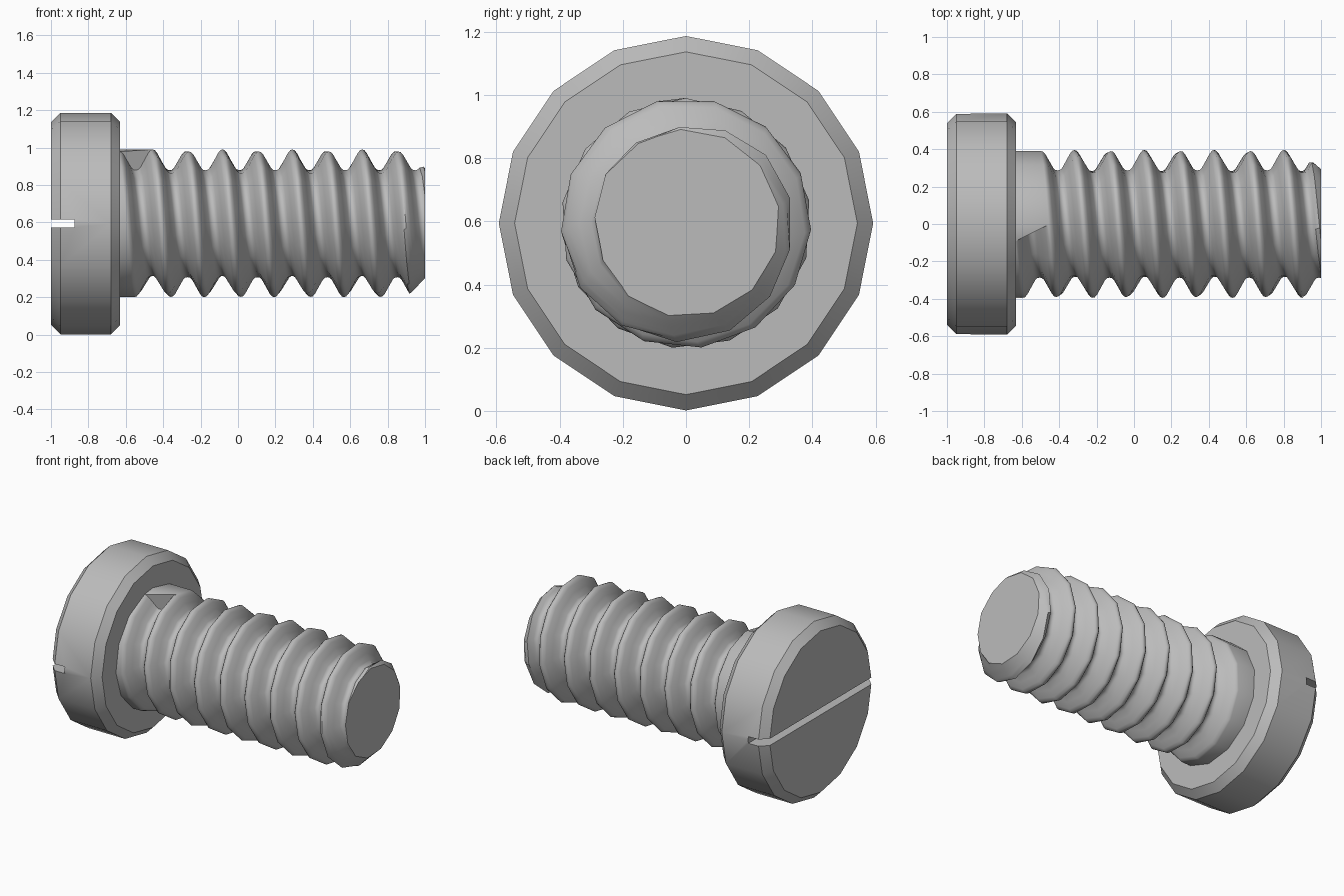
import bpy, bmesh, math

if "Cube" in bpy.data.objects:
    bpy.data.objects.remove(bpy.data.objects["Cube"])

AXIS_Z = 0.594          # height of the screw axis
PITCH = 0.1867
CREST = 0.396
SEGMENTS = 13.5         # facets per thread turn, staggered between turns
STEP = 2 * math.pi / SEGMENTS
START = 0.24            # angle past the top where the groove begins

steel = bpy.data.materials.new("grey steel")
steel.use_nodes = True
steel.diffuse_color = (0.5, 0.5, 0.5, 1)
steel.node_tree.nodes["Principled BSDF"].inputs["Base Color"].default_value = (0.5, 0.5, 0.5, 1)


def add_object(name, bm):
    bmesh.ops.recalc_face_normals(bm, faces=bm.faces)
    mesh = bpy.data.meshes.new(name)
    bm.to_mesh(mesh)
    bm.free()
    obj = bpy.data.objects.new(name, mesh)
    bpy.context.collection.objects.link(obj)
    mesh.materials.append(steel)
    return obj


def activate(obj):
    bpy.ops.object.select_all(action="DESELECT")
    obj.select_set(True)
    bpy.context.view_layer.objects.active = obj


def smooth(obj, degrees):
    activate(obj)
    bpy.ops.object.shade_smooth_by_angle(angle=math.radians(degrees))


def around_axis(x, radius, angle):
    # angle runs from the top towards the front
    return (x, -radius * math.sin(angle), AXIS_Z + radius * math.cos(angle))


# Head: sixteen-sided disc with chamfered rims
bm = bmesh.new()
sides = 16
rings = []
for x, r in [(-1, 0.542), (-0.95, 0.592), (-0.68, 0.592), (-0.63, 0.542)]:
    rings.append([bm.verts.new(around_axis(x, r, 2 * math.pi * i / sides)) for i in range(sides)])
for a, b in zip(rings, rings[1:]):
    for i in range(sides):
        k = (i + 1) % sides
        bm.faces.new((a[i], a[k], b[k], b[i]))
bm.faces.new(rings[0])
bm.faces.new(rings[-1])
head = add_object("head", bm)

# Driver slot cut straight across the head
bm = bmesh.new()
bmesh.ops.create_cube(bm, size=1)
bmesh.ops.scale(bm, vec=(0.25, 1.6, 0.045), verts=bm.verts)
bmesh.ops.translate(bm, vec=(-1, 0, AXIS_Z), verts=bm.verts)
cutter = add_object("slot_cutter", bm)
cutter.hide_render = True
cut = head.modifiers.new("slot", "BOOLEAN")
cut.operation = "DIFFERENCE"
cut.solver = "EXACT"
cut.object = cutter
activate(head)
bpy.ops.object.modifier_apply(modifier=cut.name)
bpy.data.objects.remove(cutter)
smooth(head, 30)

# Thread: one groove profile, crest to crest, swept along a helix
half = [(0, CREST), (0.012, 0.392), (0.025, 0.377), (0.047, 0.338),
        (0.069, 0.3), (0.08, 0.29), (PITCH / 2, 0.287)]
profile = half + [(PITCH - o, r) for o, r in reversed(half[:-1])]


def thread_point(row, offset, radius):
    angle = START + (row - 0.5 * offset / PITCH) * STEP
    x = -0.643 + PITCH * angle / (2 * math.pi) + offset
    radius = min(radius, 0.297 + 1 - x)       # chamfered tip
    return around_axis(x, max(radius, 0.05), angle)


bm = bmesh.new()
rows = [[bm.verts.new(thread_point(j, o, r)) for o, r in profile] for j in range(125)]
for a, b in zip(rows, rows[1:]):
    for i in range(len(profile) - 1):
        bm.faces.new((a[i], a[i + 1], b[i + 1], b[i]))

# Plain neck from the head to the first crest, and the wall where the groove starts
turn = 13
base = [bm.verts.new(around_axis(-0.66, CREST, START + j * STEP)) for j in range(turn + 1)]
for j in range(turn):
    bm.faces.new((base[j], base[j + 1], rows[j + 1][0], rows[j][0]))
bm.faces.new((base[turn], base[0], rows[0][0], rows[turn][0]))
bm.faces.new(rows[0])
bm.faces.new(base)
bmesh.ops.remove_doubles(bm, verts=bm.verts, dist=0.0005)

# Flat tip
bmesh.ops.bisect_plane(bm, geom=bm.verts[:] + bm.edges[:] + bm.faces[:],
                       plane_co=(1, 0, 0), plane_no=(1, 0, 0), clear_outer=True)
rim = [e for e in bm.edges if e.is_boundary and all(v.co.x > 0.999 for v in e.verts)]
bmesh.ops.contextual_create(bm, geom=rim)
smooth(add_object("threaded_shaft", bm), 38)
